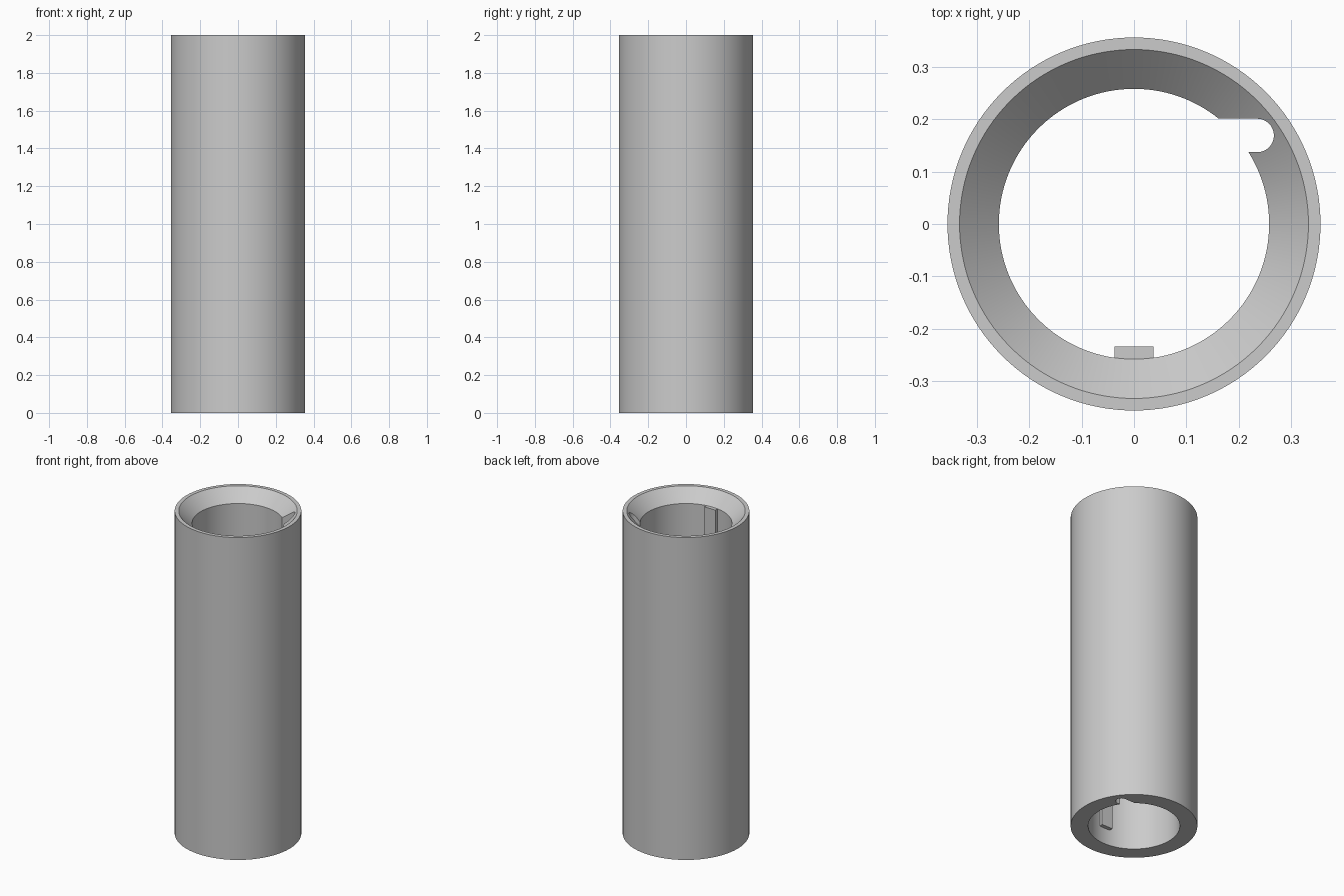
import bpy
import bmesh
import math

default_cube = bpy.data.objects.get("Cube")
if default_cube:
    bpy.data.objects.remove(default_cube, do_unlink=True)

HEIGHT = 2.0
OUTER, RIM, BORE = 0.356, 0.333, 0.258
CHAMFER = 0.075

grey = bpy.data.materials.new("plain grey")
grey.use_nodes = True
colour = (0.6, 0.6, 0.6, 1)
grey.diffuse_color = colour
grey.node_tree.nodes["Principled BSDF"].inputs["Base Color"].default_value = colour


def add_object(name, bm):
    bmesh.ops.recalc_face_normals(bm, faces=bm.faces)
    mesh = bpy.data.meshes.new(name)
    bm.to_mesh(mesh)
    bm.free()
    mesh.materials.append(grey)
    obj = bpy.data.objects.new(name, mesh)
    bpy.context.collection.objects.link(obj)
    return obj


def lathe(name, profile, steps=128):
    """Revolve a closed (radius, height) profile around z."""
    bm = bmesh.new()
    verts = [bm.verts.new((r, 0, z)) for r, z in profile]
    edges = [bm.edges.new((v, verts[i - 1])) for i, v in enumerate(verts)]
    bmesh.ops.spin(bm, geom=verts + edges, cent=(0, 0, 0), axis=(0, 0, 1),
                   angle=math.tau, steps=steps, use_merge=True)
    bmesh.ops.remove_doubles(bm, verts=bm.verts, dist=0.0001)
    return add_object(name, bm)


def prism(name, outline, bottom, top):
    """Extrude a flat (x, y) outline between two heights."""
    bm = bmesh.new()
    face = bm.faces.new([bm.verts.new((x, y, bottom)) for x, y in outline])
    result = bmesh.ops.extrude_face_region(bm, geom=[face])
    moved = [v for v in result["geom"] if isinstance(v, bmesh.types.BMVert)]
    bmesh.ops.translate(bm, verts=moved, vec=(0, 0, top - bottom))
    return add_object(name, bm)


# Thick tube with a chamfered mouth at the top
tube = lathe("tube", [(OUTER, 0), (OUTER, HEIGHT), (RIM, HEIGHT),
                      (BORE, HEIGHT - CHAMFER), (BORE, 0)])

# Round-bottomed groove along the whole bore
groove_x, groove_y, groove_r = 0.235, 0.169, 0.032
outline = [(0.1, groove_y - groove_r)]
for i in range(25):
    a = -math.pi / 2 + math.pi * i / 24
    outline.append((groove_x + groove_r * math.cos(a),
                    groove_y + groove_r * math.sin(a)))
outline.append((0.1, groove_y + groove_r))
cutter = prism("groove_cutter", outline, -0.1, HEIGHT + 0.1)
cutter.hide_render = True

cut = tube.modifiers.new("groove", "BOOLEAN")
cut.operation = "DIFFERENCE"
cut.solver = "EXACT"
cut.object = cutter
bpy.context.view_layer.objects.active = tube
tube.select_set(True)
bpy.ops.object.modifier_apply(modifier=cut.name)
bpy.data.objects.remove(cutter, do_unlink=True)
bpy.ops.object.shade_smooth_by_angle(angle=math.radians(30))

# Raised key on the front wall of the bore
half = 0.037
prism("key", [(-half, -0.27), (half, -0.27), (half, -0.234), (-half, -0.234)],
      0.1, HEIGHT - CHAMFER)
